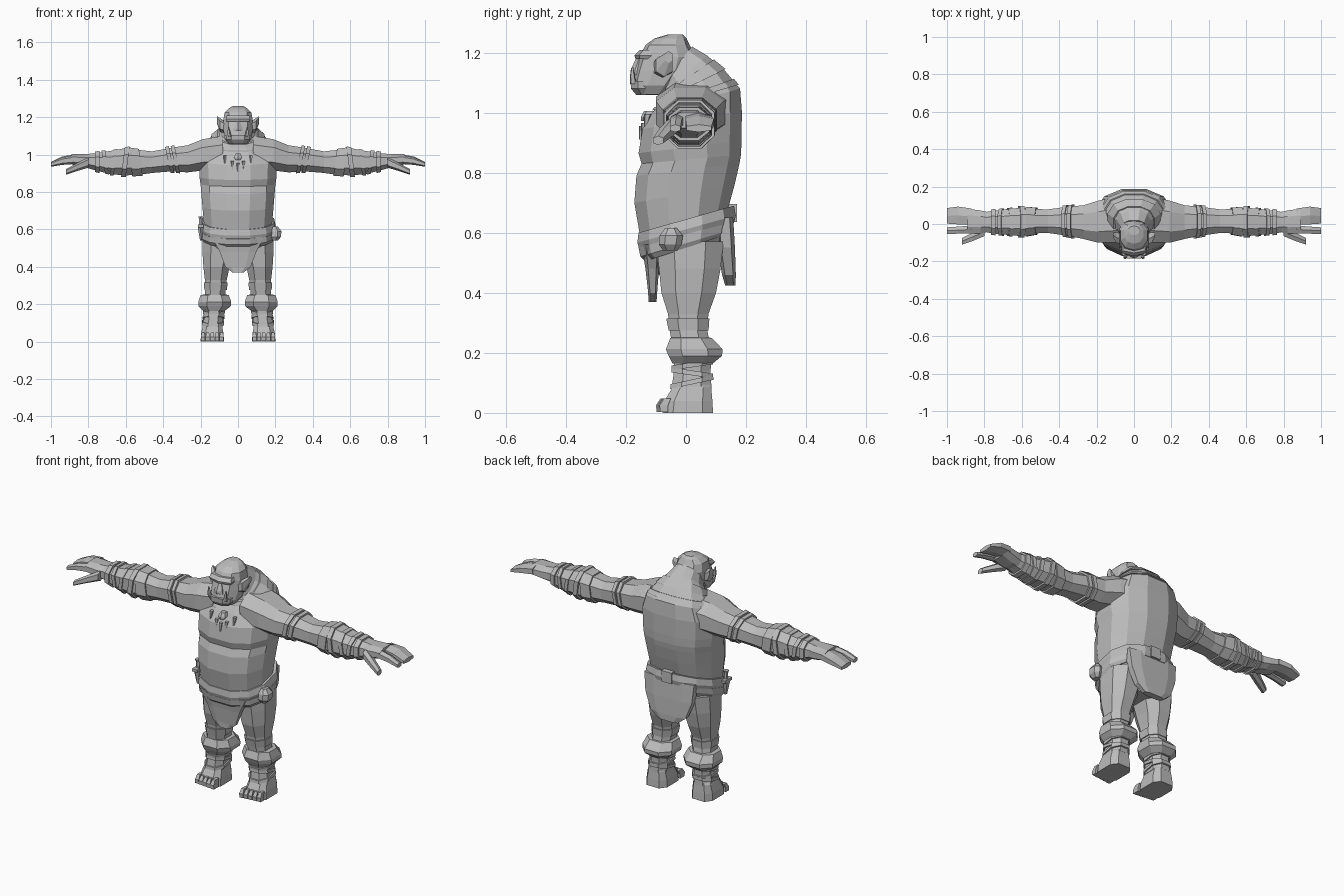
import bpy, bmesh, math

skin = bpy.data.materials.new("stone grey")
skin.diffuse_color = (0.5, 0.5, 0.5, 1)


def outline(n, p):
    """Unit cross-section with n corners; smaller p is boxier."""
    pts = []
    for i in range(n):
        a = 2 * math.pi * (i + 0.5) / n
        c, s = math.cos(a), math.sin(a)
        pts.append((math.copysign(abs(c) ** p, c), math.copysign(abs(s) ** p, s)))
    mx = max(abs(q[0]) for q in pts)
    my = max(abs(q[1]) for q in pts)
    return [(x / mx, y / my) for x, y in pts]


def loft(name, sections, axis="z", n=8, p=0.85, mirror=False):
    """Sections are (t, a0, a1, b0, b1[, tilt]): box limits at t along the axis."""
    bm = bmesh.new()
    rings = []
    for s in sections:
        t, a0, a1, b0, b1 = s[:5]
        tilt = s[5] if len(s) > 5 else 0
        ring = []
        for u, v in outline(n, p):
            a, b = (a0 + a1 + u * (a1 - a0)) / 2, (b0 + b1 + v * (b1 - b0)) / 2
            h = t + tilt * v / 2
            ring.append(bm.verts.new((a, b, h) if axis == "z" else (h, a, b)))
        rings.append(ring)
    for r, q in zip(rings, rings[1:]):
        for i in range(n):
            j = (i + 1) % n
            bm.faces.new((r[i], r[j], q[j], q[i]))
    bm.faces.new(rings[0])
    bm.faces.new(rings[-1])
    bmesh.ops.recalc_face_normals(bm, faces=bm.faces)
    me = bpy.data.meshes.new(name)
    bm.to_mesh(me)
    bm.free()
    me.materials.append(skin)
    ob = bpy.data.objects.new(name, me)
    bpy.context.collection.objects.link(ob)
    if mirror:
        ob.modifiers.new("Mirror", "MIRROR")
    return ob


def at(table, t):
    """Interpolate a section table at t."""
    rows = sorted(table)
    for r, q in zip(rows, rows[1:]):
        if r[0] <= t <= q[0]:
            k = (t - r[0]) / (q[0] - r[0])
            return [x + (y - x) * k for x, y in zip(r, q)]


def strap(name, table, t0, t1, grow, tilt=0, **kw):
    """Band wrapped around a lofted limb."""
    secs = []
    for t in (t0, t1):
        s = at(table, t)
        base = s[5] if len(s) > 5 else 0
        secs.append((t, s[1] - grow, s[2] + grow, s[3] - grow, s[4] + grow, base + tilt))
    return loft(name, secs, **kw)


def box(name, x0, x1, y0, y1, z0, z1, mirror=False):
    return loft(name, [(z0, x0, x1, y0, y1), (z1, x0, x1, y0, y1)], n=4, mirror=mirror)


# Torso: hips, belly, chest crease, hunched shoulders and neck
torso = [
    (.46, -.13, .13, -.09, .10, 0), (.565, -.183, .183, -.14, .145, .07),
    (.64, -.182, .182, -.155, .14, .08), (.73, -.19, .19, -.172, .162, .06),
    (.81, -.197, .197, -.165, .178, .04), (.845, -.2, .2, -.148, .183, .03),
    (.885, -.206, .206, -.158, .185, .04), (.975, -.208, .208, -.145, .186, .06),
    (1.04, -.18, .18, -.112, .18, .08), (1.09, -.135, .135, -.085, .125, .11),
    (1.125, -.09, .09, -.08, .07, .13), (1.16, -.07, .07, -.09, .02, .12)]
loft("torso", torso, n=12)
strap("neck_cord", torso, 1.05, 1.065, .007, n=12)
strap("neck_wrap", torso, 1.09, 1.115, .007, n=12)

# Head
loft("head", [(1.06, -.055, .055, -.163, -.06), (1.09, -.073, .073, -.18, -.02),
              (1.14, -.078, .078, -.17, .025), (1.185, -.078, .078, -.156, .035),
              (1.225, -.072, .072, -.135, .012), (1.247, -.05, .05, -.105, .002),
              (1.26, -.028, .028, -.06, -.01)], n=10)
loft("brow", [(1.178, -.06, .06, -.168, -.1), (1.19, -.066, .066, -.172, -.1),
              (1.208, -.06, .06, -.155, -.1)], n=6)
loft("lower_jaw", [(1.058, -.045, .045, -.165, -.09), (1.08, -.064, .064, -.183, -.08),
                   (1.105, -.066, .066, -.185, -.08)], n=8, p=.7)
loft("nose", [(1.125, -.026, .026, -.185, -.12), (1.14, -.024, .024, -.185, -.12),
              (1.178, -.01, .01, -.168, -.12)], n=6)
loft("tusk", [(1.095, .036, .056, -.186, -.163), (1.12, .04, .057, -.187, -.17),
              (1.15, .05, .054, -.182, -.175)], n=5, mirror=True)
loft("ear", [(.065, -.11, -.05, 1.115, 1.175), (.095, -.1, -.045, 1.12, 1.195),
             (.112, -.07, -.045, 1.165, 1.205)], axis="x", n=6, mirror=True)

# Necklace pendant and teeth
loft("pendant", [(.972, -.012, .012, -.15, -.12), (.985, -.022, .022, -.15, -.11),
                 (1.005, -.012, .012, -.14, -.1)], n=6)
for x, z in ((-.03, .945), (0, .935), (.03, .945), (-.07, .975), (.07, .975)):
    y = -.153 + abs(x) * .25
    loft("necklace_tooth", [(z - .025, x - .003, x + .003, y - .004, y + .004),
                            (z + .02, x - .009, x + .009, y - .004, y + .02)], n=5)

# Arms with straps, elbow guard and bracer
arm = [(.08, -.10, .15, .92, 1.10), (.19, -.10, .125, .915, 1.082), (.27, -.08, .10, .905, 1.05),
       (.36, -.062, .092, .91, 1.036), (.46, -.048, .078, .902, 1.017),
       (.53, -.05, .08, .892, 1.025), (.60, -.065, .088, .889, 1.035),
       (.68, -.058, .078, .895, 1.02), (.76, -.05, .07, .915, 1.008), (.81, -.04, .06, .93, 1.003)]
loft("arm", arm, axis="x", mirror=True)
for a, b, grow, tilt in ((.325, .345, .008, .03), (.355, .375, .008, .03), (.52, .575, .007, .02),
                         (.59, .615, .009, -.02), (.655, .675, .006, -.02),
                         (.70, .72, .007, .02), (.74, .765, .009, 0)):
    strap("arm_strap", arm, a, b, grow, tilt, axis="x", mirror=True)

# Hands: palm, merged fingers, index finger and thumb
loft("palm", [(.77, -.04, .062, .922, 1.005), (.82, -.05, .072, .93, 1.003),
              (.89, -.05, .082, .948, 1.002)], axis="x", mirror=True)
loft("fingers", [(.87, -.002, .083, .95, 1.002), (.94, -.002, .093, .945, .99),
                 (1.0, .002, .085, .935, .96)], axis="x", n=6, mirror=True)
loft("index_finger", [(.87, -.05, -.008, .95, .998), (.94, -.052, -.014, .945, .985),
                      (1.0, -.053, -.018, .935, .96)], axis="x", n=6, mirror=True)
loft("thumb", [(.80, -.065, -.02, .93, .985), (.86, -.09, -.045, .912, .955),
               (.92, -.11, -.075, .892, .922)], axis="x", n=6, mirror=True)

# Legs with cuffs and ankle straps
leg = [(.08, .082, .188, -.048, .085), (.14, .08, .18, -.04, .082), (.20, .073, .183, -.042, .085),
       (.28, .065, .175, -.055, .07), (.33, .06, .177, -.06, .075), (.40, .045, .185, -.082, .1),
       (.48, .02, .19, -.09, .115), (.57, .003, .188, -.1, .125)]
loft("leg", leg, mirror=True)
loft("shin_cuff", [(.165, .07, .187, -.045, .09), (.19, .038, .212, -.058, .12),
                   (.212, .036, .212, -.067, .122), (.25, .05, .2, -.052, .085),
                   (.252, .075, .175, -.03, .06)], mirror=True)
loft("knee_wrap", [(.275, .06, .18, -.058, .075), (.315, .055, .182, -.066, .078)], mirror=True)
for a, tilt in ((.095, .03), (.125, -.02), (.152, .02)):
    strap("ankle_strap", leg, a, a + .016, .007, tilt, mirror=True)

# Feet and toes
loft("foot", [(0, .075, .2, -.078, .09), (.04, .077, .198, -.072, .088),
              (.085, .085, .188, -.045, .084), (.10, .09, .18, -.03, .075)], p=.6, mirror=True)
for i in range(5):
    x = .077 + i * .0248
    loft("toe", [(.003, x, x + .022, -.098 + i * .003, -.06), (.025, x, x + .022, -.1 + i * .003, -.06),
                 (.048, x + .003, x + .019, -.085 + i * .003, -.05)], n=4, mirror=True)

# Waist belts, sloping up to the back
loft("upper_belt", [(.588, -.193, .193, -.155, .16, .09), (.612, -.2, .2, -.162, .166, .09),
                    (.645, -.193, .193, -.158, .16, .09)], n=12)
loft("lower_belt", [(.55, -.188, .188, -.135, .14, .09), (.565, -.197, .197, -.152, .152, .09),
                    (.595, -.197, .197, -.158, .158, .09)], n=12)
box("belt_knot", -.03, .03, .14, .17, .635, .695)

# Loincloth front and back
loft("front_cloth", [(.37, -.03, .03, -.125, -.098), (.40, -.068, .068, -.126, -.096),
                     (.48, -.098, .098, -.135, -.09), (.56, -.14, .14, -.148, -.08)], p=.6)
loft("back_cloth", [(.425, -.06, .06, .13, .165), (.46, -.105, .105, .12, .166),
                    (.55, -.14, .14, .105, .163), (.65, -.15, .15, .1, .157)], p=.6)

# Belt pouch and sheathed knife
loft("pouch", [(.54, .18, .215, -.075, -.03), (.56, .17, .232, -.09, -.015),
               (.59, .17, .235, -.088, -.01), (.615, .18, .215, -.07, -.03)], n=7)
loft("knife_sheath", [(.54, -.203, -.193, -.07, -.05), (.61, -.215, -.185, -.085, -.035)], n=6)
box("knife_guard", -.215, -.185, -.09, -.03, .61, .625)
loft("knife_handle", [(.62, -.208, -.19, -.07, -.05), (.655, -.208, -.19, -.07, -.05),
                      (.67, -.213, -.188, -.075, -.045)], n=6)
